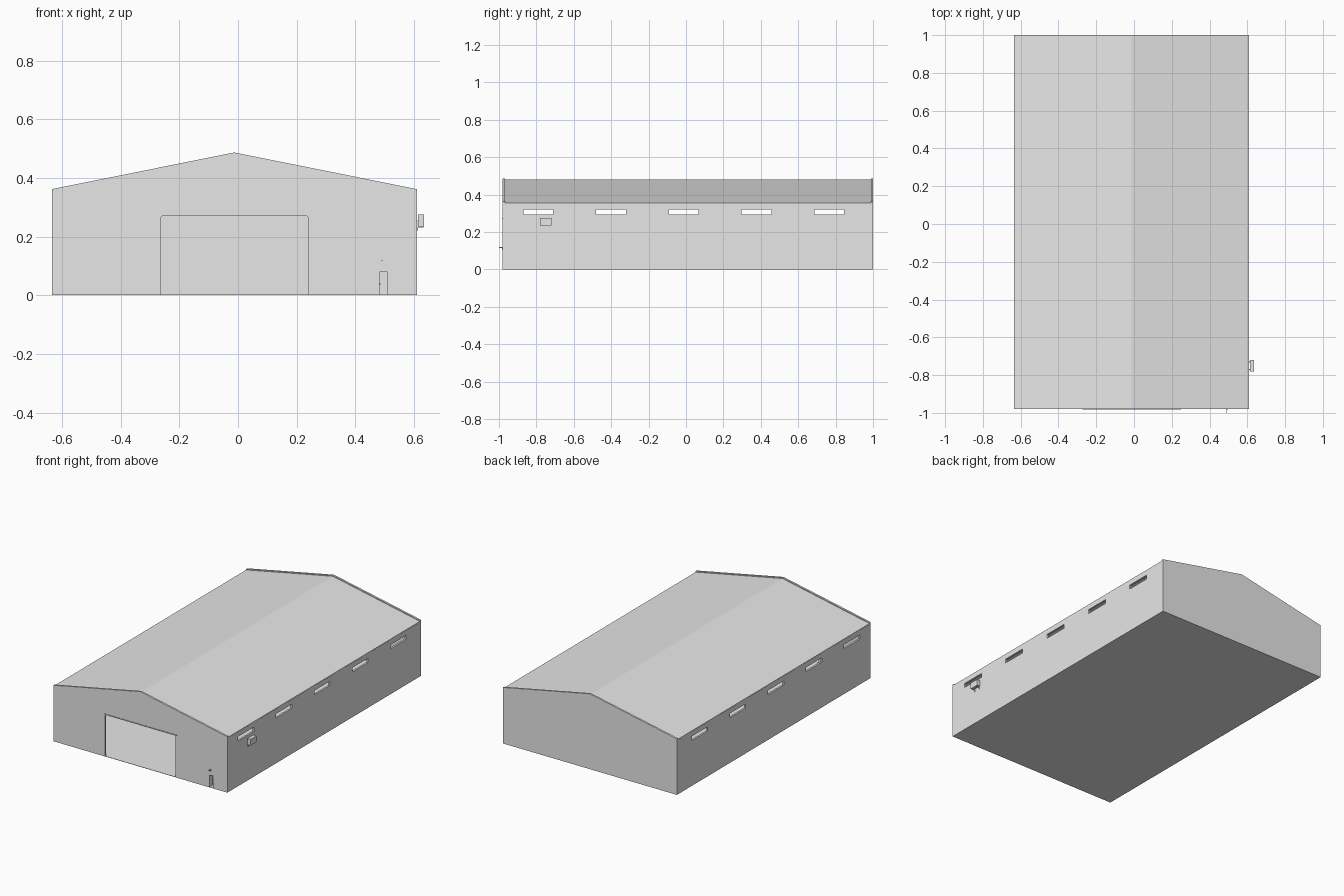
import bpy
import bmesh

if "Cube" in bpy.data.objects:
    bpy.data.objects.remove(bpy.data.objects["Cube"])

grey = bpy.data.materials.new("plain light grey")
grey.use_nodes = True
grey.diffuse_color = (0.8, 0.8, 0.8, 1)
grey.node_tree.nodes["Principled BSDF"].inputs["Base Color"].default_value = (0.8, 0.8, 0.8, 1)

# Main dimensions
X0, X1, Y0, Y1 = -0.635, 0.61, -0.98, 1.0
MID = (X0 + X1) / 2
EAVE, RIDGE, WALL = 0.362, 0.487, 0.012


def finish(name, bm):
    bmesh.ops.recalc_face_normals(bm, faces=bm.faces)
    mesh = bpy.data.meshes.new(name)
    bm.to_mesh(mesh)
    bm.free()
    mesh.materials.append(grey)
    obj = bpy.data.objects.new(name, mesh)
    bpy.context.collection.objects.link(obj)
    return obj


def add_box(bm, x0, x1, y0, y1, z0, z1):
    verts = bmesh.ops.create_cube(bm, size=1)["verts"]
    for v in verts:
        v.co.x = x1 if v.co.x > 0 else x0
        v.co.y = y1 if v.co.y > 0 else y0
        v.co.z = z1 if v.co.z > 0 else z0


def boxes(name, *bounds):
    bm = bmesh.new()
    for b in bounds:
        add_box(bm, *b)
    return finish(name, bm)


def prism(name, profile, y0, y1):
    """Extrude an x-z profile along y."""
    bm = bmesh.new()
    face = bm.faces.new([bm.verts.new((x, y0, z)) for x, z in profile])
    new = bmesh.ops.extrude_face_region(bm, geom=[face])["geom"]
    bmesh.ops.translate(bm, vec=(0, y1 - y0, 0),
                        verts=[g for g in new if isinstance(g, bmesh.types.BMVert)])
    return finish(name, bm)


# Gable walls, the front one with open vehicle and personnel doorways
top = [(X1, 0), (X1, EAVE), (MID, RIDGE), (X0, EAVE), (X0, 0)]
GL, GR, GH = -0.265, 0.24, 0.27
DL, DR, DH = 0.475, 0.51, 0.08
openings = [(GL, 0), (GL, GH - 0.006), (GL + 0.006, GH), (GR - 0.006, GH),
            (GR, GH - 0.006), (GR, 0), (DL, 0), (DL, DH), (DR, DH), (DR, 0)]
prism("front_wall", openings + top, Y0, Y0 + WALL)
prism("back_wall", top, Y1 - WALL, Y1)

# Pitched roof slab, slightly below the gable tops
drop, thick, inset = 0.006, 0.012, 0.0005
upper = [(X0 + inset, EAVE - drop), (MID, RIDGE - drop), (X1 - inset, EAVE - drop)]
lower = [(x, z - thick) for x, z in reversed(upper)]
prism("roof", upper + lower, Y0 + WALL, Y1 - WALL)

# Floor slab
boxes("floor", (X0 + inset, X1 - inset, Y0 + inset, Y1 - inset, 0, 0.002))

# Long walls with five open strip windows each
centres = [-0.79 + 0.389 * i for i in range(5)]
cutter = boxes("window_cutter",
               *[(-1, 1, c - 0.08, c + 0.08, 0.293, 0.32) for c in centres])
cutter.hide_render = True
for name, x in (("right_wall", X0), ("left_wall", X1 - WALL)):
    wall = boxes(name, (x, x + WALL, Y0 + WALL, Y1 - WALL, 0, 0.35))
    mod = wall.modifiers.new("windows", "BOOLEAN")
    mod.object = cutter
    mod.operation = "DIFFERENCE"
    mod.solver = "EXACT"
    bpy.context.view_layer.objects.active = wall
    bpy.ops.object.modifier_apply(modifier=mod.name)
bpy.data.objects.remove(cutter)

# Thin rail above the vehicle doorway
boxes("doorway_rail", (GL - 0.008, GR + 0.008, Y0 - 0.003, Y0, GH + 0.001, GH + 0.006))

# Personnel door leaf swung inward, with its handle
boxes("door_leaf", (DL, DL + 0.007, Y0 + 0.002, Y0 + 0.036, 0.002, DH))
boxes("door_handle", (DL + 0.007, DL + 0.011, Y0 + 0.028, Y0 + 0.033, 0.037, 0.041))

# Lamp over the personnel door
boxes("door_lamp",
      (0.488, 0.494, Y0 - 0.005, Y0, 0.107, 0.121),
      (0.489, 0.493, -1.0, Y0, 0.116, 0.12))

# Air conditioning unit on wall brackets
boxes("air_unit", (X1 + 0.004, 0.635, -0.78, -0.72, 0.235, 0.275))
boxes("air_unit_brackets",
      *[(X1, 0.633, y, y + 0.004, 0.231, 0.235) for y in (-0.772, -0.732)],
      *[(X1, X1 + 0.004, y, y + 0.004, 0.22, 0.255) for y in (-0.772, -0.732)])
